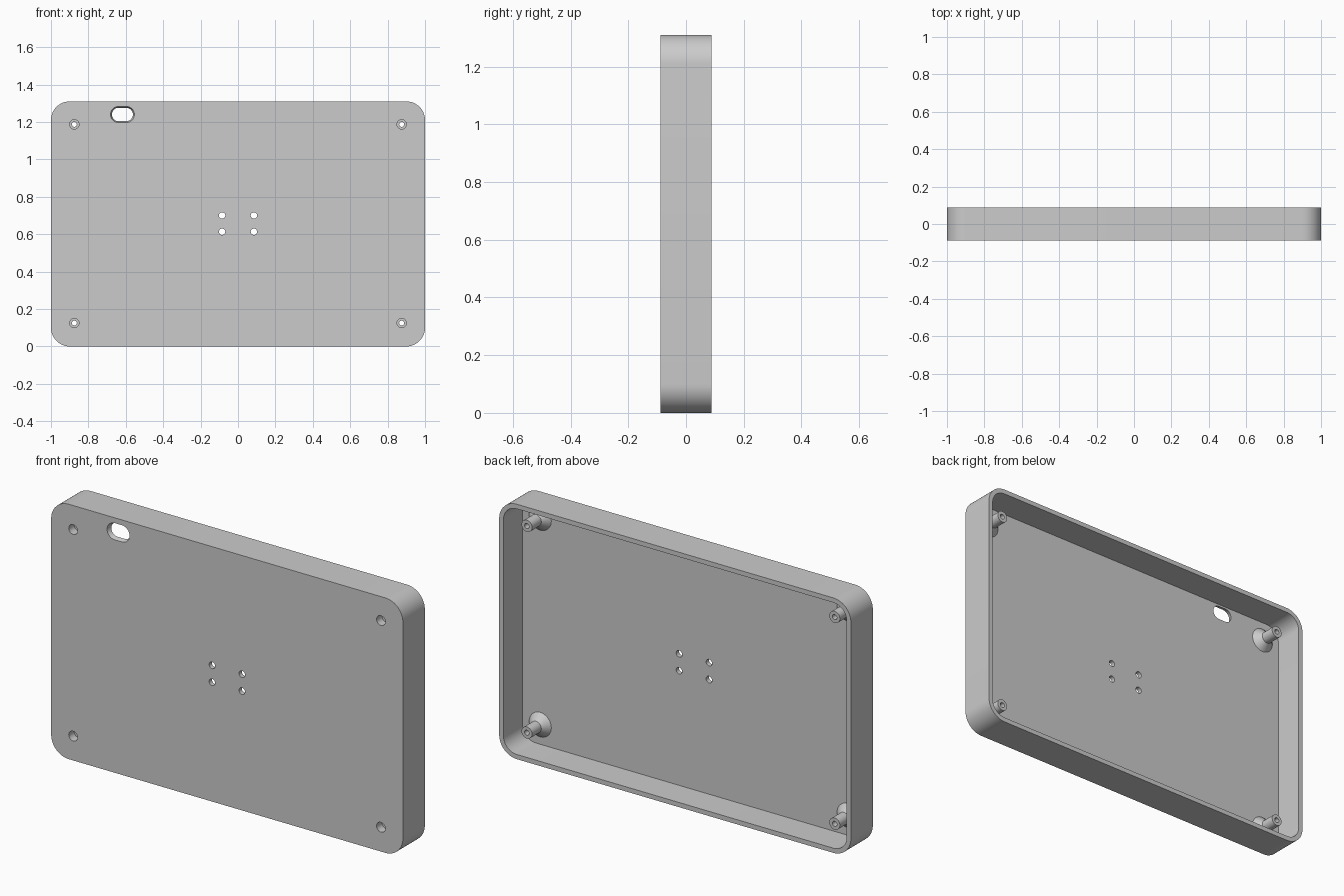
import bpy, bmesh, math

cube = bpy.data.objects.get("Cube")
if cube:
    bpy.data.objects.remove(cube, do_unlink=True)

W, H, D = 1.0, 0.655, 0.089      # half width, half height, half depth
WALL = 0.024
FLOOR = -D + 0.023               # inner face of the front panel

grey = bpy.data.materials.new("plain grey")
grey.use_nodes = True
grey.diffuse_color = (0.6, 0.6, 0.6, 1)
grey.node_tree.nodes["Principled BSDF"].inputs["Base Color"].default_value = (0.6, 0.6, 0.6, 1)


def rounded_ring(hx, hz, r, steps=12):
    """Outline of a rounded rectangle; becomes a slot or circle when r fills it."""
    pts = []
    for q, (sx, sz) in enumerate([(1, 1), (-1, 1), (-1, -1), (1, -1)]):
        for i in range(steps + 1):
            a = math.pi / 2 * (q + i / steps)
            pts.append((sx * (hx - r) + r * math.cos(a), sz * (hz - r) + r * math.sin(a)))
    return pts


def loft(name, x, z, sections):
    """Solid along y from sections of (y, half width, half height, radius)."""
    bm = bmesh.new()
    rings = [[bm.verts.new((x + px, y, z + pz)) for px, pz in rounded_ring(hx, hz, r)]
             for y, hx, hz, r in sections]
    for a, b in zip(rings, rings[1:]):
        for i in range(len(a)):
            j = (i + 1) % len(a)
            bm.faces.new((a[i], a[j], b[j], b[i]))
    bm.faces.new(rings[0])
    bm.faces.new(rings[-1])
    bmesh.ops.remove_doubles(bm, verts=bm.verts, dist=1e-5)
    bmesh.ops.recalc_face_normals(bm, faces=bm.faces)
    mesh = bpy.data.meshes.new(name)
    bm.to_mesh(mesh)
    bm.free()
    mesh.materials.append(grey)
    obj = bpy.data.objects.new(name, mesh)
    bpy.context.collection.objects.link(obj)
    return obj


def turned(name, x, z, profile):
    """Round solid along y from (y, radius) pairs."""
    return loft(name, x, z, [(y, r, r, r) for y, r in profile])


def combine(target, tool, operation):
    mod = target.modifiers.new(tool.name, 'BOOLEAN')
    mod.operation, mod.solver, mod.object = operation, 'EXACT', tool
    bpy.context.view_layer.objects.active = target
    bpy.ops.object.modifier_apply(modifier=mod.name)
    bpy.data.objects.remove(tool, do_unlink=True)


# Shell: rounded block hollowed from the back
shell = loft("case_shell", 0, H, [(-D, W, H, 0.1), (D, W, H, 0.1)])
iw, ih, ir = W - WALL, H - WALL, 0.1 - WALL
combine(shell, loft("cavity", 0, H, [(FLOOR, iw, ih, ir), (D + 0.1, iw, ih, ir)]), 'DIFFERENCE')

# Corner screw posts with flared feet, counterbored from the front
for x in (-0.875, 0.875):
    for z in (0.125, 1.187):
        combine(shell, turned("screw_post", x, z, [(FLOOR - 0.01, 0.063), (FLOOR, 0.063),
                                                   (-0.032, 0.03), (0.043, 0.03)]), 'UNION')
        combine(shell, turned("screw_bore", x, z, [(-0.15, 0.025), (-0.045, 0.025),
                                                   (-0.045, 0.013), (0.15, 0.013)]), 'DIFFERENCE')

# Four small holes in the middle of the panel
for x in (-0.085, 0.085):
    for z in (0.613, 0.7):
        combine(shell, turned("panel_hole", x, z, [(-0.15, 0.017), (0, 0.017)]), 'DIFFERENCE')

# Slot near the top corner, tapering inward
combine(shell, loft("slot", -0.618, 1.24, [(-0.15, 0.064, 0.043, 0.043), (-D, 0.064, 0.043, 0.043),
                                           (FLOOR, 0.056, 0.036, 0.036), (0, 0.056, 0.036, 0.036)]),
        'DIFFERENCE')

bpy.ops.object.select_all(action='DESELECT')
shell.select_set(True)
bpy.context.view_layer.objects.active = shell
bpy.ops.object.shade_smooth_by_angle(angle=math.radians(30))
